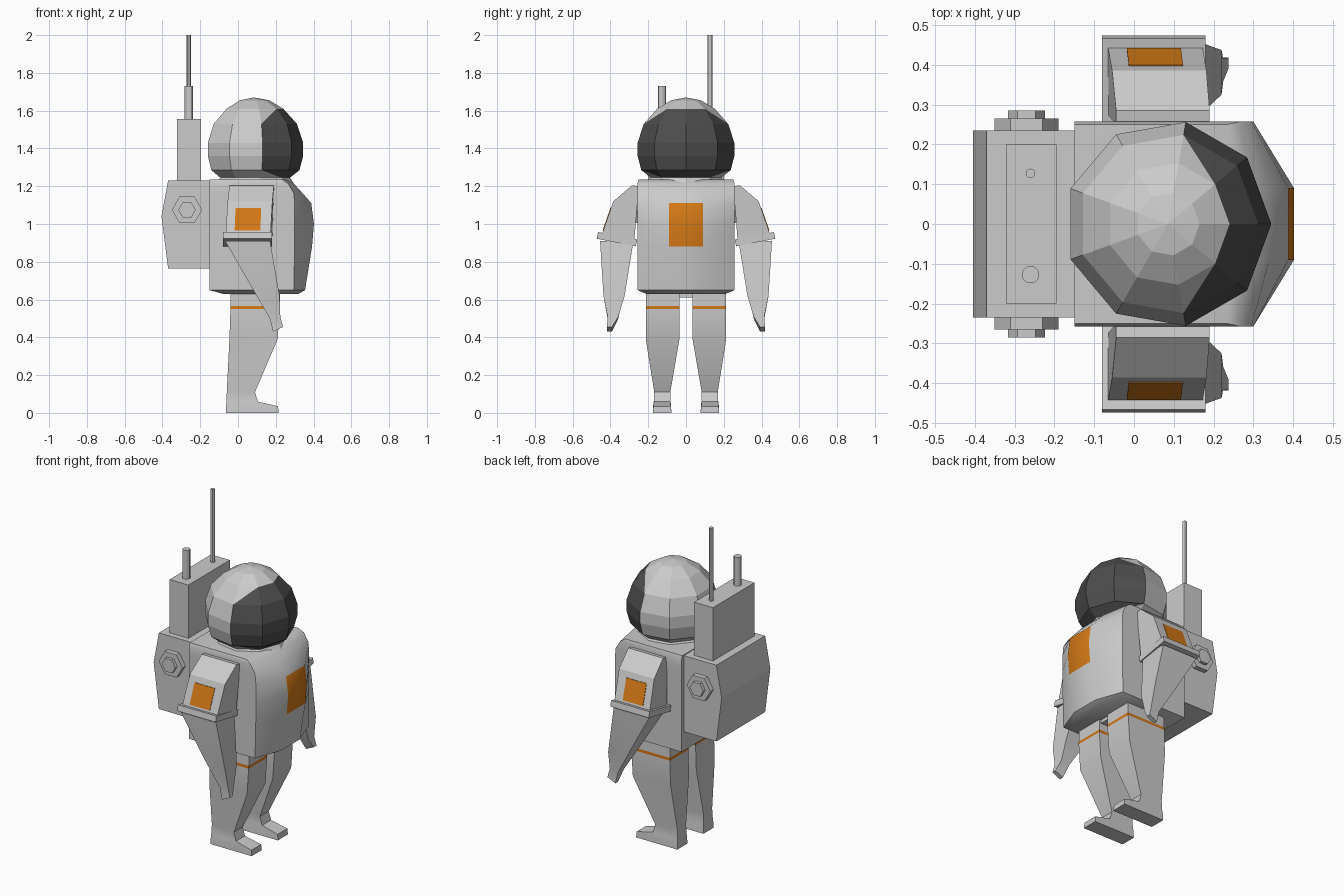
import bpy, bmesh, math
from mathutils import Matrix

if "Cube" in bpy.data.objects:
    bpy.data.objects.remove(bpy.data.objects["Cube"])


def material(name, rgb):
    m = bpy.data.materials.new(name)
    m.diffuse_color = (*rgb, 1)
    m.use_nodes = True
    m.node_tree.nodes["Principled BSDF"].inputs["Base Color"].default_value = m.diffuse_color
    return m


GREY = material("suit_grey", (0.8, 0.8, 0.8))
ORANGE = material("orange", (0.66, 0.19, 0.008))
DARK = material("visor_dark", (0.075, 0.075, 0.075))


def finish(name, bm, accent=None, smooth=False):
    bmesh.ops.recalc_face_normals(bm, faces=bm.faces)
    me = bpy.data.meshes.new(name)
    bm.to_mesh(me)
    bm.free()
    if accent:
        me.materials.append(GREY)
        me.materials.append(accent)
    ob = bpy.data.objects.new(name, me)
    bpy.context.collection.objects.link(ob)
    if smooth:
        bpy.ops.object.select_all(action='DESELECT')
        ob.select_set(True)
        bpy.context.view_layer.objects.active = ob
        bpy.ops.object.shade_smooth_by_angle(angle=math.radians(30))
    return ob


def loft(name, rings, accent=None, is_accent=lambda ring, side: False, smooth=True):
    """Skin closed rings of points, capping both ends."""
    bm = bmesh.new()
    rows = [[bm.verts.new(p) for p in r] for r in rings]
    n = len(rows[0])
    for i in range(len(rows) - 1):
        for j in range(n):
            k = (j + 1) % n
            f = bm.faces.new((rows[i][j], rows[i][k], rows[i + 1][k], rows[i + 1][j]))
            f.material_index = int(is_accent(i, j))
    bm.faces.new(rows[0])
    bm.faces.new(rows[-1])
    return finish(name, bm, accent, smooth)


def slab(name, yz, x0, x1, s=1):
    """Extrude a side-to-side outline along x."""
    return loft(name, [[(x, s * y, z) for y, z in yz] for x in (x0, x1)], smooth=False)


def box(name, x0, x1, y, z0, z1):
    return slab(name, [(-y, z0), (y, z0), (y, z1), (-y, z1)], x0, x1)


def prism(name, sides, r, loc, depth, rot=None):
    bm = bmesh.new()
    m = Matrix.Translation(loc) @ (rot or Matrix())
    bmesh.ops.create_cone(bm, cap_ends=True, segments=sides, radius1=r, radius2=r,
                          depth=depth, matrix=m)
    return finish(name, bm, smooth=sides > 8)


# Torso with bulged chest and orange chest panel: z, back, side corner, front, half width
torso = [(0.63, -0.08, 0.27, 0.32, 0.21), (0.65, -0.15, 0.295, 0.355, 0.257),
         (0.88, -0.15, 0.30, 0.392, 0.257), (1.0, -0.15, 0.30, 0.402, 0.257),
         (1.11, -0.15, 0.30, 0.388, 0.257), (1.165, -0.15, 0.295, 0.34, 0.257),
         (1.215, -0.15, 0.265, 0.295, 0.257), (1.235, -0.15, 0.235, 0.25, 0.25)]
loft("torso", [[(b, -w, z), (c, -w, z), (f, -0.09, z), (f, 0.09, z), (c, w, z), (b, w, z)]
               for z, b, c, f, w in torso], ORANGE, lambda i, j: i in (2, 3) and j == 2)
box("pelvis", -0.03, 0.21, 0.035, 0.61, 0.66)

# Nine-sided helmet with dark visor
profile = [(1.215, 0.21), (1.245, 0.19), (1.285, 0.24), (1.36, 0.26), (1.43, 0.26),
           (1.53, 0.227), (1.61, 0.155), (1.655, 0.08)]
bm = bmesh.new()
rows = [[bm.verts.new((0.085 + r * math.cos(math.radians(40 * k)),
                       r * math.sin(math.radians(40 * k)), z)) for k in range(9)]
        for z, r in profile]
apex = bm.verts.new((0.085, 0, 1.67))
for i in range(len(rows) - 1):
    for k in range(9):
        a, b = rows[i][k], rows[i][(k + 1) % 9]
        c, d = rows[i + 1][(k + 1) % 9], rows[i + 1][k]
        if k in (1, 7) and i in (1, 5):      # slanted visor corners
            quad = [a, b, c, d]
            odd = (3 if k == 7 else 2) if i == 5 else (0 if k == 7 else 1)
            bm.faces.new([v for n, v in enumerate(quad) if n != odd]).material_index = 1
            bm.faces.new([quad[odd - 1], quad[odd], quad[(odd + 1) % 4]])
        else:
            f = bm.faces.new((a, b, c, d))
            f.material_index = int(k in (0, 1, 7, 8) and 1 <= i <= 5)
for k in range(9):
    bm.faces.new((rows[-1][k], rows[-1][(k + 1) % 9], apex))
bm.faces.new(rows[0])
finish("helmet", bm, DARK)

# Backpack, radio box and antennas
outline = [(-0.14, 0.765), (-0.14, 1.23), (-0.37, 1.23), (-0.405, 1.04), (-0.37, 0.765)]
loft("backpack", [[(x, y, z) for x, z in outline] for y in (-0.235, 0.235)], smooth=False)
box("radio_box", -0.322, -0.195, 0.2, 1.22, 1.555)
prism("short_antenna", 12, 0.022, (-0.26, -0.127, 1.635), 0.19)
prism("long_antenna", 12, 0.012, (-0.26, 0.127, 1.77), 0.46)

for s, side in ((-1, "right"), (1, "left")):
    # Hexagonal knobs on the pack
    turn = Matrix.Rotation(math.pi / 2, 4, 'X') @ Matrix.Rotation(math.pi / 2, 4, 'Z')
    prism(side + "_knob_base", 6, 0.08, (-0.27, s * 0.245, 1.075), 0.04, turn)
    prism(side + "_knob_cap", 6, 0.046, (-0.27, s * 0.262, 1.075), 0.045, turn)

    # Upper arm, cuff and shoulder patch
    arm = [(0.25, 1.20, -0.045, 0.19), (0.285, 1.205, -0.045, 0.19),
           (0.385, 1.12, -0.055, 0.182), (0.447, 0.94, -0.066, 0.172),
           (0.275, 0.895, -0.066, 0.18)]
    loft(side + "_upper_arm", [[(p[e], s * p[0], p[1]) for p in arm] for e in (2, 3)],
         smooth=False)
    slab(side + "_cuff", [(0.258, 0.918), (0.265, 0.882), (0.473, 0.922), (0.466, 0.957)],
         -0.08, 0.18, s)
    bm = bmesh.new()
    bm.faces.new([bm.verts.new((x, s * y, z)) for x, y, z in (
        (-0.013, 0.400, 1.085), (0.123, 0.400, 1.085),
        (0.118, 0.442, 0.965), (-0.018, 0.442, 0.965))])
    patch = bmesh.ops.extrude_face_region(bm, geom=bm.faces[:])
    for v in [g for g in patch["geom"] if isinstance(g, bmesh.types.BMVert)]:
        v.co.y -= s * 0.01
    ob = finish(side + "_shoulder_patch", bm)
    ob.data.materials.append(ORANGE)

    # Forearm tapering to a small hand: back x, front x, inner y, outer y, back z, front z
    forearm = [(-0.068, 0.17, 0.278, 0.455, 0.91, 0.91),
               (0.075, 0.22, 0.325, 0.437, 0.66, 0.62),
               (0.168, 0.224, 0.358, 0.415, 0.50, 0.51),
               (0.185, 0.238, 0.392, 0.418, 0.43, 0.455)]
    loft(side + "_forearm", [[(a, s * c, e), (b, s * c, f), (b, s * d, f), (a, s * d, e)]
                             for a, b, c, d, e, f in forearm])

    # Leg and boot with orange thigh band, same columns as the forearm
    leg = [(-0.04, 0.222, 0.035, 0.21, 0.66, 0.66), (-0.04, 0.221, 0.035, 0.212, 0.567, 0.567),
           (-0.04, 0.221, 0.035, 0.213, 0.55, 0.55), (-0.045, 0.21, 0.035, 0.213, 0.40, 0.39),
           (-0.059, 0.09, 0.083, 0.168, 0.12, 0.11), (-0.061, 0.105, 0.083, 0.17, 0.065, 0.06),
           (-0.062, 0.212, 0.08, 0.173, 0.05, 0.035), (-0.064, 0.215, 0.077, 0.175, 0, 0)]
    loft(side + "_leg", [[(a, s * c, e), (b, s * c, f), (b, s * d, f), (a, s * d, e)]
                         for a, b, c, d, e, f in leg], ORANGE, lambda i, j: i == 1)
